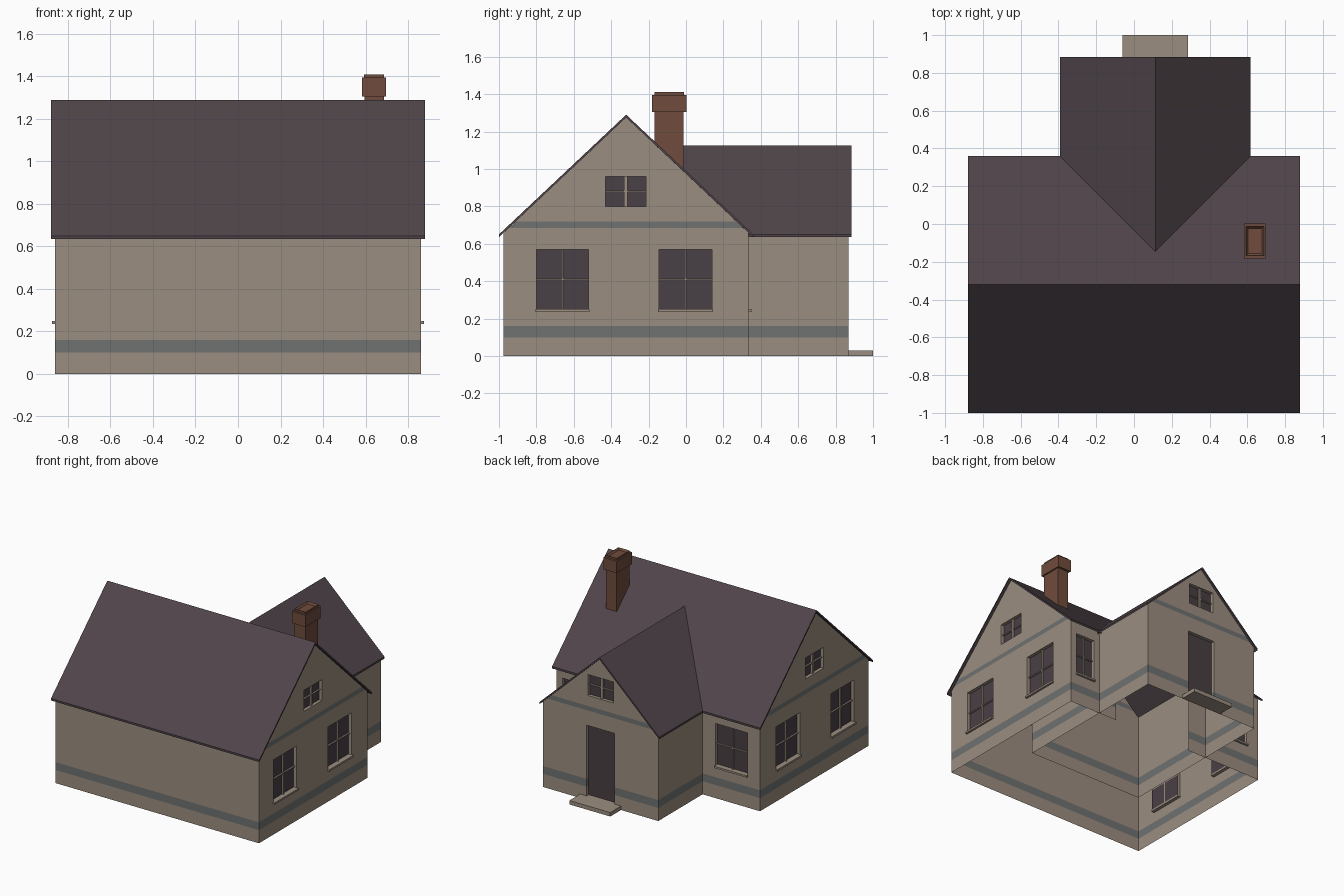
import bpy, bmesh
from mathutils import Vector

if "Cube" in bpy.data.objects:
    bpy.data.objects.remove(bpy.data.objects["Cube"])


def material(name, rgb):
    m = bpy.data.materials.new(name)
    m.diffuse_color = (*rgb, 1)
    m.use_nodes = True
    m.node_tree.nodes["Principled BSDF"].inputs["Base Color"].default_value = m.diffuse_color
    return m


WALL = material("plaster", (0.33, 0.27, 0.215))
BAND = material("grey_band", (0.16, 0.168, 0.165))
ROOF = material("roof_slate", (0.078, 0.058, 0.067))
GLASS = material("dark_glass", (0.066, 0.05, 0.058))
BRICK = material("brick", (0.16, 0.072, 0.045))


def finish(bm, name, *mats):
    me = bpy.data.meshes.new(name)
    bm.to_mesh(me)
    bm.free()
    for m in mats:
        me.materials.append(m)
    ob = bpy.data.objects.new(name, me)
    bpy.context.collection.objects.link(ob)
    return ob


def add_box(bm, lo, hi):
    vs = bmesh.ops.create_cube(bm, size=1)["verts"]
    for v in vs:
        v.co = Vector([lo[i] if v.co[i] < 0 else hi[i] for i in range(3)])
    return vs


def add_prism(bm, profile, c, a, b, axis, skip=()):
    """Sweep a (u, z) profile from a to b along axis 0 (x) or 1 (y)."""
    def pt(u, z, t):
        return (t, c + u, z) if axis == 0 else (c + u, t, z)
    ends = [[bm.verts.new(pt(u, z, t)) for u, z in profile] for t in (a, b)]
    n = len(profile)
    for e in ends:
        bm.faces.new(e)
    for i in range(n):
        if i not in skip:
            j = (i + 1) % n
            bm.faces.new((ends[0][i], ends[0][j], ends[1][j], ends[1][i]))
    bmesh.ops.recalc_face_normals(bm, faces=bm.faces[:])


def shell(c, half, apex, eave, a, b, axis):
    """Gabled walls, open below and under the roof, with painted bands."""
    bm = bmesh.new()
    prof = [(-half, 0), (-half, eave), (0, apex), (half, eave), (half, 0)]
    add_prism(bm, prof, c, a, b, axis, skip=(1, 2, 4))
    for z in (0.10, 0.16, 0.685, 0.72):
        bmesh.ops.bisect_plane(bm, geom=bm.verts[:] + bm.edges[:] + bm.faces[:],
                               plane_co=(0, 0, z), plane_no=(0, 0, 1))
    for f in bm.faces:
        z = f.calc_center_median().z
        f.material_index = 1 if 0.10 < z < 0.16 or 0.685 < z < 0.72 else 0
    return bm


def wall_patch(bm, axis, pos, u0, u1, z0, z1):
    """Cut a rectangle into one wall and return the faces inside it."""
    def on_wall():
        return [f for f in bm.faces if all(abs(v.co[axis] - pos) < 1e-4 for v in f.verts)]
    u = 1 - axis
    for ax, val in ((u, u0), (u, u1), (2, z0), (2, z1)):
        fs = on_wall()
        geom = fs + list({e for f in fs for e in f.edges}) + list({v for f in fs for v in f.verts})
        no = Vector((0, 0, 0))
        no[ax] = 1
        bmesh.ops.bisect_plane(bm, geom=geom, plane_co=no * val, plane_no=no)
    return [f for f in on_wall()
            if u0 < f.calc_center_median()[u] < u1 and z0 < f.calc_center_median().z < z1]


DEPTH = 0.025


def recess(bm, axis, pos, out, u0, u1, z0, z1):
    faces = wall_patch(bm, axis, pos, u0, u1, z0, z1)
    geom = bmesh.ops.extrude_face_region(bm, geom=faces)["geom"]
    for g in geom:
        if isinstance(g, bmesh.types.BMVert):
            g.co[axis] -= out * DEPTH
        elif isinstance(g, bmesh.types.BMFace):
            g.material_index = 2
    old = [f for f in faces if f.is_valid]
    if old:
        bmesh.ops.delete(bm, geom=old, context='FACES_ONLY')


def window(bm, name, axis, pos, out, u0, u1, z0, z1, bar=0.008, sill=True):
    """Recessed glass with crossing bars and a projecting sill."""
    recess(bm, axis, pos, out, u0, u1, z0, z1)
    trim = bmesh.new()

    def bit(d0, d1, a, b, za, zb):
        n0, n1 = sorted((pos + out * d0, pos + out * d1))
        lo, hi = ((n0, a, za), (n1, b, zb)) if axis == 0 else ((a, n0, za), (b, n1, zb))
        add_box(trim, lo, hi)
    um, zm = (u0 + u1) / 2, (z0 + z1) / 2
    bit(-DEPTH, -0.012, um - bar / 2, um + bar / 2, z0, z1)
    bit(-DEPTH, -0.013, u0, u1, zm - 0.004, zm + 0.004)
    if sill:
        bit(-DEPTH, 0.016, u0 - 0.004, u1 + 0.004, z0 - 0.014, z0)
    finish(trim, name, WALL)


# Main house walls with side windows mirrored left and right
main = shell(-0.32, 0.655, 1.275, 0.658, -0.86, 0.86, 0)
for out, side in ((1, "right"), (-1, "left")):
    x = 0.86 * out
    window(main, side + "_front_window", 0, x, out, -0.80, -0.52, 0.25, 0.57)
    window(main, side + "_rear_window", 0, x, out, -0.145, 0.14, 0.25, 0.57)
    window(main, side + "_gable_window", 0, x, out, -0.43, -0.215, 0.80, 0.96, 0.02, False)
window(main, "back_wide_window", 1, 0.335, 1, -0.755, -0.485, 0.25, 0.57)
window(main, "back_narrow_window", 1, 0.335, 1, 0.65, 0.81, 0.25, 0.57)
# Opening from the main house into the wing
gap = wall_patch(main, 1, 0.335, -0.22, 0.445, -0.1, 0.7)
bmesh.ops.delete(main, geom=gap, context='FACES')
finish(main, "main_walls", WALL, BAND, GLASS)

# Rear wing walls with door and gable window
wing = shell(0.1125, 0.4875, 1.11, 0.652, -0.40, 0.87, 1)
window(wing, "wing_gable_window", 1, 0.87, 1, 0.005, 0.22, 0.80, 0.96, 0.02, False)
recess(wing, 1, 0.87, 1, -0.005, 0.23, 0.03, 0.57)
finish(wing, "wing_walls", WALL, BAND, GLASS)


# Roofs: thin folded slabs
def roof(name, c, half, ridge, eave, a, b, axis, t=0.015):
    bm = bmesh.new()
    prof = [(-half, eave), (0, ridge), (half, eave),
            (half, eave - t), (0, ridge - t), (-half, eave - t)]
    add_prism(bm, prof, c, a, b, axis)
    finish(bm, name, ROOF)


roof("main_roof", -0.32, 0.68, 1.29, 0.65, -0.88, 0.88, 0)
roof("wing_roof", 0.1125, 0.505, 1.125, 0.65, -0.41, 0.885, 1)

# Chimney: shaft, cap and hollow rim
bm = bmesh.new()
add_box(bm, (0.595, -0.168, 0.93), (0.687, -0.014, 1.31))
add_box(bm, (0.583, -0.183, 1.305), (0.697, 0.003, 1.395))
rim = add_box(bm, (0.593, -0.168, 1.39), (0.688, -0.012, 1.41))
top = max({f for v in rim for f in v.link_faces}, key=lambda f: f.calc_center_median().z)
bmesh.ops.inset_region(bm, faces=[top], thickness=0.016)
for v in top.verts:
    v.co.z = 1.396
finish(bm, "chimney", BRICK)

# Door step
bm = bmesh.new()
add_box(bm, (-0.06, 0.87, 0), (0.285, 1.0, 0.03))
finish(bm, "door_step", WALL)
